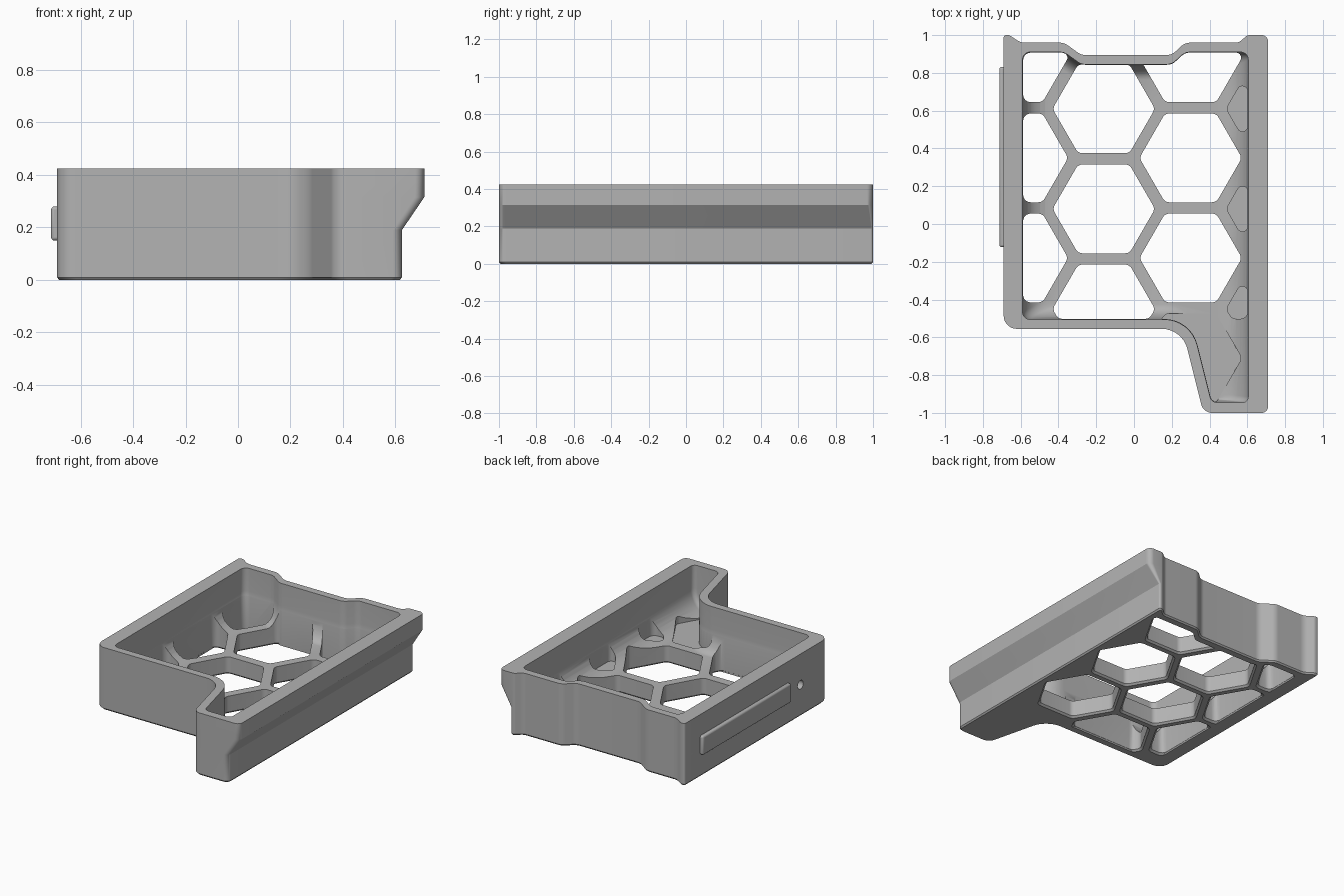
import bpy, bmesh, math
from mathutils import Vector

cube = bpy.data.objects.get("Cube")
if cube:
    bpy.data.objects.remove(cube)

HEIGHT, FLOOR, FILLET = 0.425, 0.12, 0.15

grey = bpy.data.materials.new("plain_grey")
grey.use_nodes = True
colour = (0.45, 0.45, 0.45, 1)
grey.diffuse_color = colour
grey.node_tree.nodes["Principled BSDF"].inputs["Base Color"].default_value = colour


def offset(pts, dist):
    """Move every edge of a counter-clockwise outline inward by its own distance."""
    n = len(pts)
    if not isinstance(dist, list):
        dist = [dist] * n
    normals = []
    for i in range(n):
        e = (pts[(i + 1) % n] - pts[i]).normalized()
        normals.append(Vector((-e.y, e.x)))
    out = []
    for i in range(n):
        a, b = normals[i - 1], normals[i]
        da, db = a.dot(pts[i]) + dist[i - 1], b.dot(pts[i]) + dist[i]
        det = a.x * b.y - a.y * b.x
        out.append(Vector(((da * b.y - db * a.y) / det, (a.x * db - b.x * da) / det)))
    return out


def rounded(pts, radii, steps=8):
    """Replace every corner with an arc, limited by the neighbouring edges."""
    n = len(pts)
    if not isinstance(radii, list):
        radii = [radii] * n
    out = []
    for i, p in enumerate(pts):
        u, v = pts[i - 1] - p, pts[(i + 1) % n] - p
        half = u.angle(v) / 2
        t = min(radii[i] / math.tan(half), 0.46 * u.length, 0.46 * v.length)
        u.normalize()
        v.normalize()
        r = t * math.tan(half)
        mid = (u + v).normalized()
        centre = p + mid * (r / math.sin(half))
        side = (u - v).normalized()
        sweep = math.pi / 2 - half
        for k in range(steps + 1):
            a = sweep * (1 - 2 * k / steps)
            out.append(centre + r * (side * math.sin(a) - mid * math.cos(a)))
    return out


def loft(bm, layers):
    """Skin a stack of (outline, height) layers into a closed solid."""
    rings = [[bm.verts.new((p.x, p.y, z)) for p in loop] for loop, z in layers]
    n = len(rings[0])
    for low, high in zip(rings, rings[1:]):
        for i in range(n):
            j = (i + 1) % n
            bm.faces.new((low[i], low[j], high[j], high[i]))
    bm.faces.new(rings[0][::-1])
    bm.faces.new(rings[-1])


def make(name, stacks):
    bm = bmesh.new()
    for layers in stacks:
        loft(bm, layers)
    bmesh.ops.recalc_face_normals(bm, faces=bm.faces)
    mesh = bpy.data.meshes.new(name)
    bm.to_mesh(mesh)
    bm.free()
    mesh.materials.append(grey)
    ob = bpy.data.objects.new(name, mesh)
    bpy.context.collection.objects.link(ob)
    return ob


def activate(ob):
    bpy.ops.object.select_all(action='DESELECT')
    ob.select_set(True)
    bpy.context.view_layer.objects.active = ob


def boolean(ob, tool, operation):
    mod = ob.modifiers.new("cut", 'BOOLEAN')
    mod.operation, mod.solver, mod.object = operation, 'EXACT', tool
    activate(ob)
    bpy.ops.object.modifier_apply(modifier=mod.name)


def clip(pts, axis, sign, limit):
    """Keep the part of a convex outline where sign * coordinate <= sign * limit."""
    out = []
    for i, p in enumerate(pts):
        q = pts[(i + 1) % len(pts)]
        dp, dq = sign * (p[axis] - limit), sign * (q[axis] - limit)
        if dp <= 0:
            out.append(p)
        if dp * dq < 0:
            out.append(p.lerp(q, dp / (dp - dq)))
    return out


# Outer shell: the right side widens upward into an overhanging flange
def outer(right, inset=0.0):
    corners = [(-0.69, -0.555, 0.07), (0.256, -0.555, 0.14), (0.367, -1, 0.06),
               (right, -1, 0.035), (right, 1, 0.035), (0.6, 1, 0.03),
               (0.555, 0.96, 0.05), (0.27, 0.96, 0.07), (0.2, 0.895, 0.07),
               (-0.28, 0.895, 0.07), (-0.37, 0.96, 0.07), (-0.6, 0.96, 0.08),
               (-0.66, 1, 0.03), (-0.69, 1, 0.02)]
    pts = offset([Vector(c[:2]) for c in corners], inset)
    return rounded(pts, [c[2] for c in corners])


tray = make("tray_body", [[(outer(0.625, 0.008), 0), (outer(0.625), 0.01),
                           (outer(0.625), 0.19), (outer(0.71), 0.315),
                           (outer(0.71), HEIGHT)]])

# Cavity with a rounded transition between floor and walls
inner = [Vector(p) for p in (
    (-0.59, -0.505), (0.3, -0.505), (0.41, -0.945), (0.605, -0.945), (0.605, 0.91),
    (0.27, 0.91), (0.2, 0.845), (-0.28, 0.845), (-0.37, 0.91), (-0.59, 0.91))]
inner_radii = [0.04, 0.18, 0.04, 0.03, 0.04, 0.07, 0.07, 0.07, 0.07, 0.04]
widths = [0.08, 0.02, 0.02, FILLET] + [0.08] * 5 + [FILLET]
layers = []
for k in range(9):
    a = math.pi / 2 * k / 8
    d = [w * (1 - math.sin(a)) for w in widths]
    layers.append((rounded(offset(inner, d), inner_radii), FLOOR + FILLET * (1 - math.cos(a))))
layers.append((rounded(inner, inner_radii), 0.6))
cavity = make("cavity_cutter", [layers])

# Honeycomb: open cells in the floor, closed ones along the right wall
def cell(cx, cy, flare=0.0):
    r = 0.235 / math.cos(math.pi / 6)
    pts = [Vector((cx + r * math.cos(k * math.pi / 3), cy + r * math.sin(k * math.pi / 3)))
           for k in range(6)]
    for axis, sign, limit in ((0, -1, -0.587), (0, 1, 0.602), (1, 1, 0.907)):
        pts = clip(pts, axis, sign, limit)
    if cy > -0.6:
        pts = clip(pts, 1, -1, -0.502)
    return rounded(offset(pts, -flare), 0.04, 6)


PITCH = 0.53
odd = [0.61 - PITCH * k for k in range(3)]
even = [0.88 - PITCH * k for k in range(3)]
open_cells = [(-0.16, y) for y in odd] + [(x, y) for x in (-0.62, 0.3) for y in even]
closed_cells = [(0.76, y) for y in odd] + [(0.3, 0.88 - PITCH * 3)]
stacks = [[(cell(x, y, 0.012), -0.05), (cell(x, y, 0.012), 0), (cell(x, y), 0.012),
           (cell(x, y), 0.4)] for x, y in open_cells]
stacks += [[(cell(x, y), FLOOR - 0.004), (cell(x, y), 0.4)] for x, y in closed_cells]
honeycomb = make("honeycomb_cutter", stacks)
limit = rounded(offset(inner, 0.002), inner_radii)
bounds = make("bounds_cutter", [[(limit, -0.1), (limit, 0.5)]])
boolean(honeycomb, bounds, 'INTERSECT')

# Round hole through the left wall
bpy.ops.mesh.primitive_cylinder_add(vertices=24, radius=0.03, depth=0.2,
                                    location=(-0.64, -0.25, 0.215),
                                    rotation=(0, math.pi / 2, 0))
pin = bpy.context.object
pin.name = "pin_hole_cutter"
pin.data.materials.append(grey)

for tool in (cavity, honeycomb, pin):
    boolean(tray, tool, 'DIFFERENCE')
for tool in (cavity, honeycomb, bounds, pin):
    bpy.data.objects.remove(tool)

activate(tray)
bpy.ops.object.shade_smooth_by_angle(angle=math.radians(30))

# Slide rail on the left wall
bpy.ops.mesh.primitive_cube_add(size=1, location=(-0.695, 0.355, 0.215))
rail = bpy.context.object
rail.name = "side_rail"
rail.scale = (0.035, 0.955, 0.13)
bpy.ops.object.transform_apply(location=False, rotation=False, scale=True)
rail.data.materials.append(grey)
bevel = rail.modifiers.new("soft_edges", 'BEVEL')
bevel.width, bevel.segments = 0.012, 3
bpy.ops.object.shade_smooth_by_angle(angle=math.radians(30))
